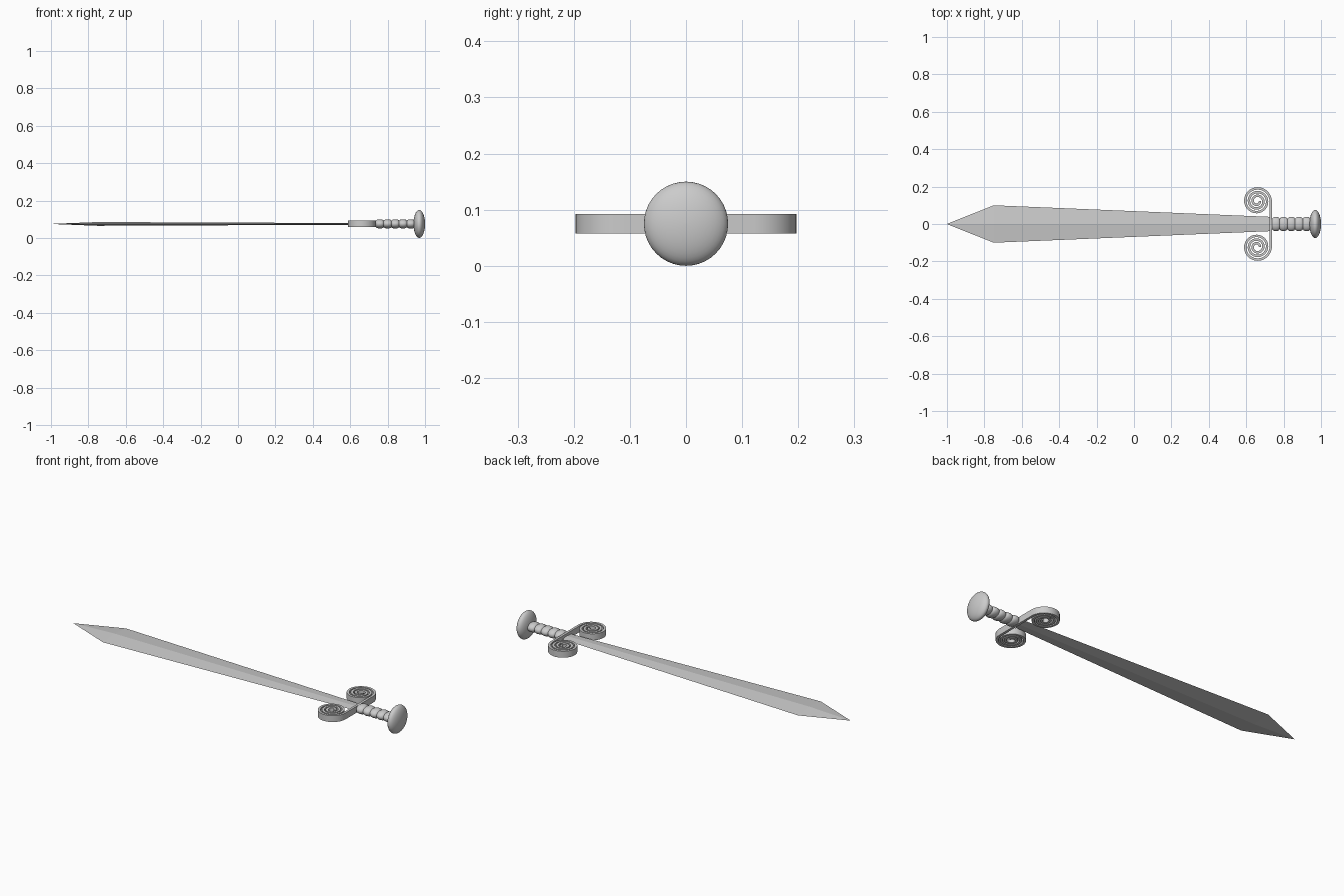
import bpy, bmesh, math

if "Cube" in bpy.data.objects:
    bpy.data.objects.remove(bpy.data.objects["Cube"])

ZC = 0.075  # height of the sword's long axis

steel = bpy.data.materials.new("grey_steel")
steel.diffuse_color = (0.6, 0.6, 0.6, 1)
steel.use_nodes = True
steel.node_tree.nodes["Principled BSDF"].inputs["Base Color"].default_value = steel.diffuse_color


def finish(name, bm, smooth=None):
    bmesh.ops.recalc_face_normals(bm, faces=bm.faces)
    me = bpy.data.meshes.new(name)
    bm.to_mesh(me)
    bm.free()
    me.materials.append(steel)
    ob = bpy.data.objects.new(name, me)
    bpy.context.collection.objects.link(ob)
    if smooth is not None:
        bpy.ops.object.select_all(action='DESELECT')
        ob.select_set(True)
        bpy.context.view_layer.objects.active = ob
        bpy.ops.object.shade_smooth_by_angle(angle=math.radians(smooth))
    return ob


def loft(bm, rings):
    """Skin a list of equal-sized rings of points and cap both ends."""
    vs = [[bm.verts.new(p) for p in ring] for ring in rings]
    n = len(vs[0])
    for a, b in zip(vs, vs[1:]):
        for i in range(n):
            j = (i + 1) % n
            bm.faces.new((a[i], a[j], b[j], b[i]))
    bm.faces.new(vs[0])
    bm.faces.new(vs[-1])


def lathe_x(name, profile, wide=1.0, sides=32, smooth=40):
    """Revolve (x, radius) pairs about the long axis; wide stretches y."""
    bm = bmesh.new()
    angles = [2 * math.pi * i / sides for i in range(sides)]
    loft(bm, [[(x, wide * r * math.cos(a), ZC + r * math.sin(a)) for a in angles]
              for x, r in profile])
    return finish(name, bm, smooth)


# Blade: thin diamond section, broad near the pointed tip
bm = bmesh.new()
sections = [(-1.0, 0.0005, 0.0003), (-0.75, 0.1, 0.010), (0.735, 0.038, 0.004)]
loft(bm, [[(x, w, ZC), (x, 0, ZC + t), (x, -w, ZC), (x, 0, ZC - t)]
          for x, w, t in sections])
finish("blade", bm)

# Guard: one ribbon, crossing the hilt and curling into a scroll at each end
CX, CY, R0, R1, TURNS, STEPS = 0.658, 0.122, 0.073, 0.014, 3, 108
half = []
for i in range(STEPS + 1):
    f = i / STEPS
    a, r = 2 * math.pi * TURNS * f, R0 + (R1 - R0) * f
    half.append((CX + r * math.cos(a), CY + r * math.sin(a)))
path = [(x, -y) for x, y in reversed(half)] + half
rings = []
for i, (x, y) in enumerate(path):
    x0, y0 = path[max(i - 1, 0)]
    x1, y1 = path[min(i + 1, len(path) - 1)]
    d = math.hypot(x1 - x0, y1 - y0)
    nx, ny = (y1 - y0) / d * 0.0065, -(x1 - x0) / d * 0.0065
    rings.append([(x + s * nx, y + s * ny, ZC + h)
                  for s, h in ((1, -0.0175), (1, 0.0175), (-1, 0.0175), (-1, -0.0175))])
bm = bmesh.new()
loft(bm, rings)
finish("scroll_guard", bm, 40)

# Grip: five rounded bands, wider than they are thick
profile = []
for k in range(5):
    for i in range(9):
        if k and i == 0:
            continue
        t = i / 8
        profile.append((0.738 + 0.0412 * (k + t), 0.018 + 0.0065 * math.sin(math.pi * t) ** 0.5))
lathe_x("grip", profile, wide=1.55)

# Pommel: flattened ball
N = 20
profile = [(0.969 - 0.031 * math.cos(math.pi * i / N),
            max(0.075 * math.sin(math.pi * i / N), 0.0005)) for i in range(N + 1)]
lathe_x("pommel", profile, sides=40, smooth=60)
